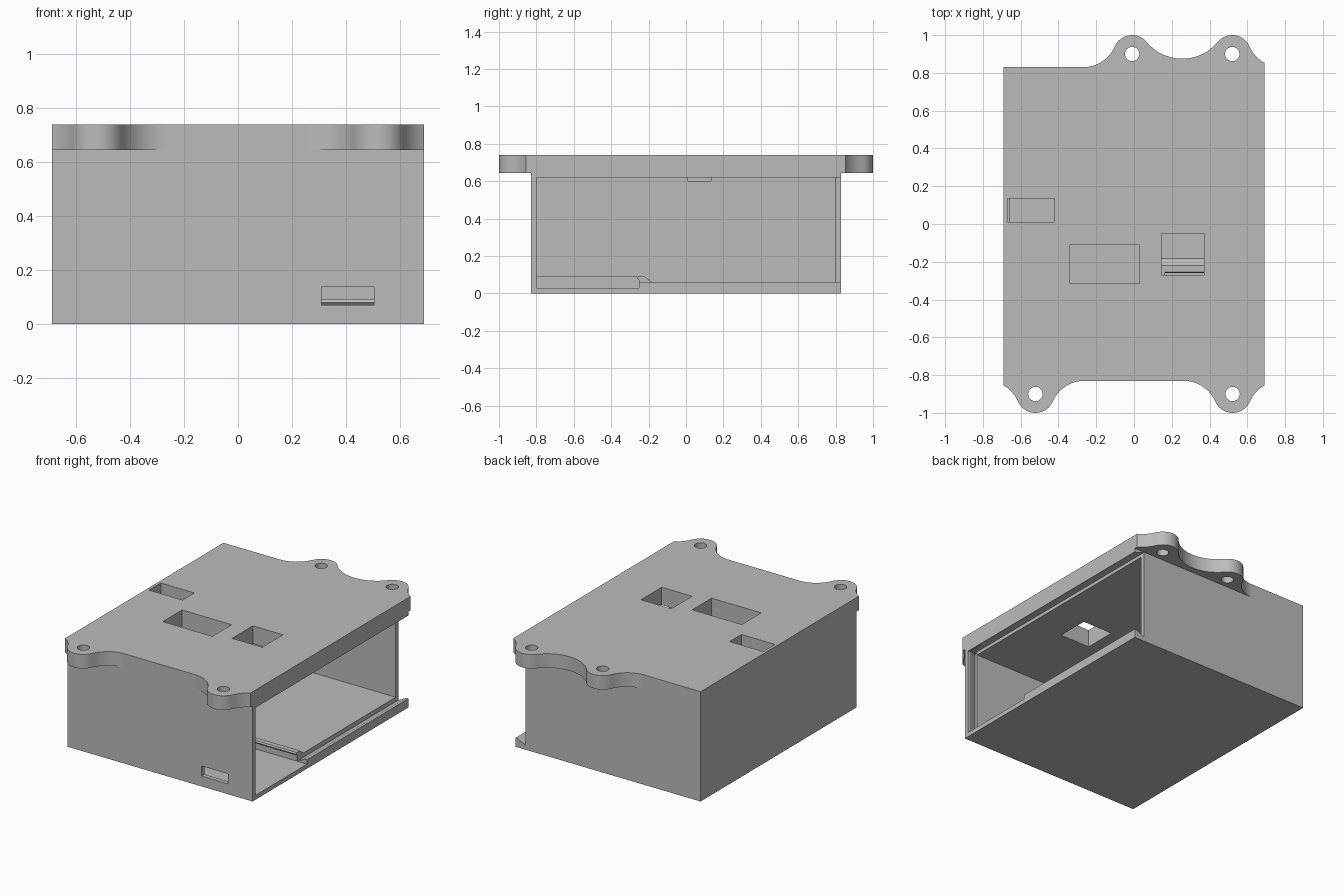
import bpy, bmesh, math
from mathutils import Vector

if "Cube" in bpy.data.objects:
    bpy.data.objects.remove(bpy.data.objects["Cube"], do_unlink=True)

grey = bpy.data.materials.new("plain grey")
grey.use_nodes = True
colour = (0.5, 0.5, 0.5, 1)
grey.diffuse_color = colour
grey.node_tree.nodes["Principled BSDF"].inputs["Base Color"].default_value = colour


def prism(name, points, axis, low, high):
    """Extrude a 2D outline along an axis (0=x, 1=y, 2=z)."""
    bm = bmesh.new()

    def place(p):
        c = list(p)
        c.insert(axis, low)
        return bm.verts.new(c)

    face = bm.faces.new([place(p) for p in points])
    ext = bmesh.ops.extrude_face_region(bm, geom=[face])
    shift = Vector((0, 0, 0))
    shift[axis] = high - low
    moved = [g for g in ext["geom"] if isinstance(g, bmesh.types.BMVert)]
    bmesh.ops.translate(bm, verts=moved, vec=shift)
    bmesh.ops.recalc_face_normals(bm, faces=bm.faces)
    mesh = bpy.data.meshes.new(name)
    bm.to_mesh(mesh)
    bm.free()
    mesh.materials.append(grey)
    ob = bpy.data.objects.new(name, mesh)
    bpy.context.collection.objects.link(ob)
    return ob


def box(name, x0, x1, y0, y1, z0, z1):
    return prism(name, [(x0, y0), (x1, y0), (x1, y1), (x0, y1)], 2, z0, z1)


def cut(target, cutter):
    mod = target.modifiers.new(cutter.name, "BOOLEAN")
    mod.operation = "DIFFERENCE"
    mod.solver = "EXACT"
    mod.object = cutter
    cutter.hide_render = True
    cutter.hide_set(True)
    cutter.display_type = "WIRE"


W, D, SEAM, TOP = 0.69, 0.83, 0.645, 0.74
TAB_Y, TAB_R = 0.9, 0.1


# Edge outline: rounded screw tabs blended into the plate by tangent arcs
def tab_height(dx, reach, base):
    gap = TAB_Y - base
    r = (reach ** 2 - TAB_R ** 2 + gap ** 2) / (2 * (TAB_R + gap))
    if dx <= TAB_R * reach / (r + TAB_R):
        return TAB_Y + math.sqrt(TAB_R ** 2 - dx ** 2)
    if dx >= reach:
        return base
    return base + r - math.sqrt(r ** 2 - (reach - dx) ** 2)


def back_edge(x):
    left, right = -0.01, 0.52
    if left < x < right:
        return tab_height(min(x - left, right - x), (right - left) / 2, 0.875)
    return tab_height(min(abs(x - left), abs(x - right)), 0.26, D)


def front_edge(x):
    return -tab_height(abs(abs(x) - 0.522), 0.26, D)


# Top plate with tabs
steps = 140
xs = [-W + 2 * W * i / steps for i in range(steps + 1)]
outline = [(x, front_edge(x)) for x in xs] + [(x, back_edge(x)) for x in reversed(xs)]
top_plate = prism("top_plate", outline, 2, SEAM, TOP)

# Case body, hollowed and open on its left side
body = box("case_body", -W, W, -D, D, 0, SEAM)
cut(body, box("cavity_cutter", -0.66, 0.63, -0.8, 0.8, 0.06, 0.62))

# Dovetail track for a sliding panel, open at the back
track = [(0.615, 0.03), (0.675, 0.06), (0.75, 0.06),
         (0.75, 0.62), (0.675, 0.62), (0.615, 0.643)]
cut(body, prism("track_cutter", track, 1, -0.8, 0.9))
groove = [(0.615, -0.82), (0.675, -0.8), (0.675, -0.7), (0.615, -0.7)]
cut(body, prism("front_groove_cutter", groove, 2, 0.05, 0.63))

# Circuit board pocket and connector slot
cut(body, box("pocket_cutter", 0.165, 0.75, -0.8, -0.25, 0.03, 0.1))
cut(body, box("slot_cutter", 0.31, 0.505, -0.9, -0.75, 0.07, 0.137))

# Windows through the top
windows = [(-0.67, -0.42, 0.01, 0.135),
           (-0.34, 0.03, -0.315, -0.11),
           (0.145, 0.37, -0.27, -0.05)]
for w in windows:
    cutter = box("window_cutter", *w, 0.6, 0.8)
    cut(body, cutter)
    cut(top_plate, cutter)

# Screw holes in the tabs
for hx, hy in ((-0.01, TAB_Y), (0.52, TAB_Y), (-0.522, -TAB_Y), (0.522, -TAB_Y)):
    ring = [(hx + 0.038 * math.cos(a * math.tau / 32),
             hy + 0.038 * math.sin(a * math.tau / 32)) for a in range(32)]
    cut(top_plate, prism("screw_hole_cutter", ring, 2, 0.6, 0.8))

# Fence that holds the board, with a small clip lip
fence = [(-0.25, 0.05), (-0.25, 0.07), (-0.26, 0.08), (-0.255, 0.09),
         (-0.22, 0.09), (-0.17, 0.05)]
prism("board_fence_back", fence, 0, 0.145, 0.615)
box("board_fence_side", 0.145, 0.165, -0.81, -0.25, 0.05, 0.09)

# Smooth the curved edges, keep corners sharp
bpy.ops.object.select_all(action="DESELECT")
top_plate.select_set(True)
bpy.context.view_layer.objects.active = top_plate
bpy.ops.object.shade_smooth_by_angle(angle=math.radians(30))
